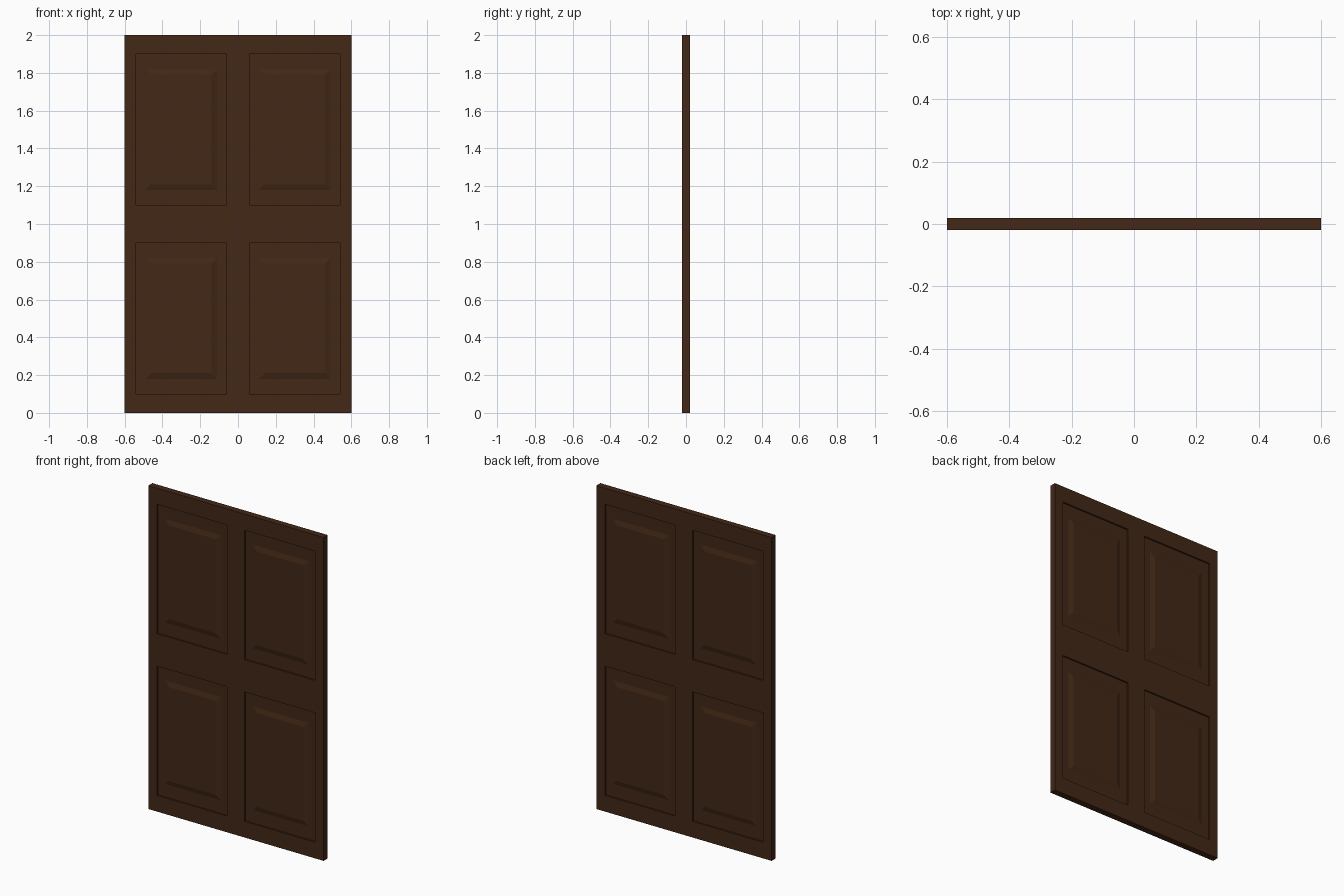
import bpy, bmesh

if "Cube" in bpy.data.objects:
    bpy.data.objects.remove(bpy.data.objects["Cube"])

HALF_T = 0.02                                  # half door thickness
XS = [-0.6, -0.54, -0.06, 0.06, 0.54, 0.6]     # stile lines
ZS = [0.0, 0.1, 0.9, 1.1, 1.9, 2.0]            # rail lines
DEPTH = 0.01                                   # panel recess

bm = bmesh.new()


def rect(x0, x1, z0, z1, y):
    return [bm.verts.new(p) for p in ((x0, y, z0), (x1, y, z0), (x1, y, z1), (x0, y, z1))]


def bridge(a, b):
    for i in range(4):
        j = (i + 1) % 4
        bm.faces.new((a[i], a[j], b[j], b[i]))


def raised_panel(x0, x1, z0, z1, side):
    # rings: opening edge, recess floor, foot of the field, top of the field
    rings = [(0, 0, 0), (0, 0, DEPTH), (0.05, 0.08, DEPTH), (0.08, 0.11, 0.002)]
    loops = [rect(x0 + dx, x1 - dx, z0 + dz, z1 - dz, side * (HALF_T - d))
             for dx, dz, d in rings]
    for a, b in zip(loops, loops[1:]):
        bridge(a, b)
    bm.faces.new(loops[-1])


# Both faces of the door: flat stiles and rails with four raised panels
for side in (-1, 1):
    for i in range(5):
        for k in range(5):
            cell = (XS[i], XS[i + 1], ZS[k], ZS[k + 1], side)
            if i in (1, 3) and k in (1, 3):
                raised_panel(*cell)
            else:
                bm.faces.new(rect(*cell[:4], side * HALF_T))
bmesh.ops.remove_doubles(bm, verts=bm.verts, dist=1e-5)

# Outer edges joining the two faces
rim = [e for e in bm.edges if e.is_boundary]
bmesh.ops.bridge_loops(bm, edges=rim)
bmesh.ops.recalc_face_normals(bm, faces=bm.faces)

mesh = bpy.data.meshes.new("door")
bm.to_mesh(mesh)
bm.free()
door = bpy.data.objects.new("door", mesh)
bpy.context.collection.objects.link(door)

# Dark brown wood
wood = bpy.data.materials.new("dark_wood")
wood.diffuse_color = (0.055, 0.021, 0.008, 1)
wood.use_nodes = True
wood.node_tree.nodes["Principled BSDF"].inputs["Base Color"].default_value = wood.diffuse_color
mesh.materials.append(wood)
